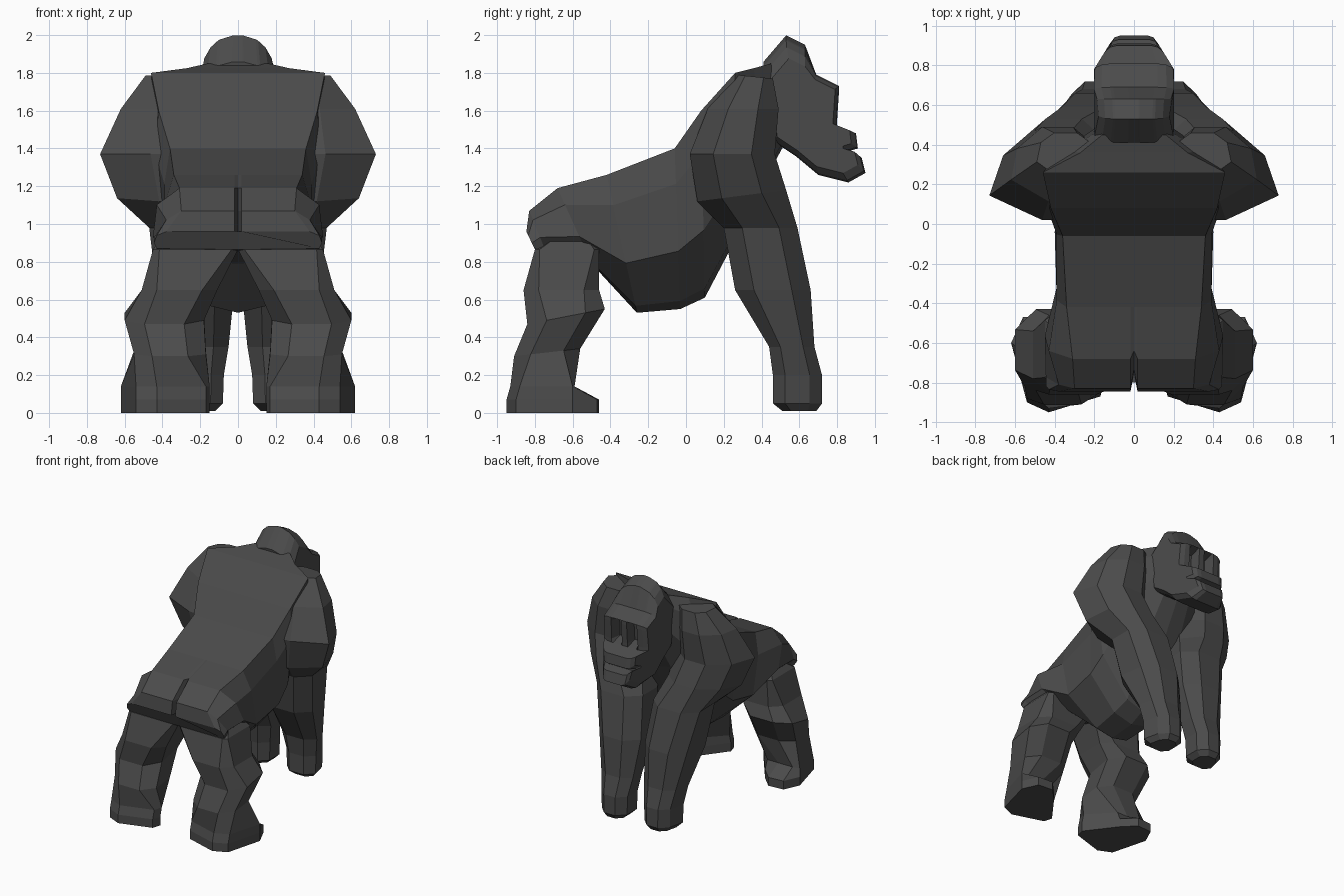
import bpy, bmesh

fur = bpy.data.materials.new("dark_grey_fur")
fur.diffuse_color = (0.07, 0.07, 0.07, 1)


def loft(name, rings, closed=True, caps=True, mirror=True):
    """Skin a list of equal-length point rings, then mirror across x."""
    bm = bmesh.new()
    vs = [[bm.verts.new(p) for p in r] for r in rings]
    n = len(rings[0])
    for a, b in zip(vs, vs[1:]):
        for i in range(n if closed else n - 1):
            j = (i + 1) % n
            bm.faces.new((a[i], a[j], b[j], b[i]))
    if caps:
        bm.faces.new(vs[0][::-1])
        bm.faces.new(vs[-1])
    bmesh.ops.recalc_face_normals(bm, faces=bm.faces)
    # open halves: make sure the upper faces point up
    if not closed and sum(f.normal.z * (1 if f.calc_center_median().z > 1 else -1)
                          for f in bm.faces) < 0:
        bmesh.ops.reverse_faces(bm, faces=bm.faces)
    me = bpy.data.meshes.new(name)
    bm.to_mesh(me)
    bm.free()
    me.materials.append(fur)
    ob = bpy.data.objects.new(name, me)
    bpy.context.collection.objects.link(ob)
    if mirror:
        m = ob.modifiers.new("mirror", 'MIRROR')
        m.use_clip = True
        m.merge_threshold = 0.0005
    return ob


def section(z, x0, x1, y0, y1, tilt=0.0, flat=0.42, back_in=0.0, front_in=0.0):
    """Eight-point limb section; flat squares it, back_in moves the rear inward,
    front_in cuts the outer front corner."""
    f = flat
    ring = []
    for c, s in ((1, f), (f, 1), (-f, 1), (-1, f), (-1, -f), (-f, -1), (f, -1), (1, -f)):
        x = (x0 + x1) / 2 + c * (x1 - x0) / 2
        if s == -1:
            x -= back_in
        if s > 0 and c > 0:
            x -= front_in
        ring.append((x, (y0 + y1) / 2 + s * (y1 - y0) / 2, z + s * tilt))
    return ring


# Torso: half sections from rump to neck
# top y, top z, bottom y, bottom z, widths top / upper / lower / bottom, cleft
SECTIONS = [
    (-0.845, 0.96, -0.80, 0.865, 0.38, 0.43, 0.445, 0.43, 0.09),
    (-0.83, 1.07, -0.74, 0.85, 0.30, 0.38, 0.445, 0.42, 0.10),
    (-0.68, 1.19, -0.50, 0.79, 0.31, 0.43, 0.45, 0.30, 0.04),
    (-0.42, 1.26, -0.26, 0.53, 0.34, 0.39, 0.39, 0.15, 0),
    (-0.06, 1.40, -0.03, 0.55, 0.36, 0.39, 0.40, 0.17, 0),
    (0.08, 1.60, 0.10, 0.61, 0.42, 0.44, 0.39, 0.15, 0),
    (0.26, 1.80, 0.21, 0.82, 0.46, 0.44, 0.34, 0.15, 0),
    (0.36, 1.825, 0.40, 1.20, 0.27, 0.36, 0.30, 0.14, 0),
    (0.45, 1.85, 0.52, 1.42, 0.16, 0.18, 0.18, 0.12, 0),
]
torso = []
for ty, tz, by, bz, w0, w1, w2, w3, cleft in SECTIONS:
    def at(x, t, dy=0.0):
        return (x, by + (ty - by) * t + dy, bz + (tz - bz) * t)
    torso.append([at(0, 1, cleft), at(0.018, 1), at(w0, 1), at(w1, 0.78),
                  at(w2, 0.36), at(w3, 0.05), at(0, 0)])
loft("torso", torso, closed=False)

# Arms: shoulder down to knuckles
loft("arms", [
    section(1.78, 0.22, 0.49, 0.265, 0.46, -0.01, 0.5, 0, 0.02),
    section(1.61, 0.18, 0.62, 0.115, 0.49, 0, 0.42, 0.06, 0.03),
    section(1.37, 0.16, 0.73, 0.02, 0.47, 0, 0.45, 0.11, 0.07),
    section(1.15, 0.12, 0.64, 0.06, 0.53, 0.03, 0.45, 0.08, 0.05),
    section(0.98, 0.05, 0.47, 0.20, 0.59, 0, 0.5),
    section(0.65, 0.02, 0.43, 0.26, 0.66, 0, 0.5, 0, 0.03),
    section(0.35, 0.05, 0.37, 0.44, 0.68, 0, 0.5, 0, 0.03),
    section(0.20, 0.075, 0.345, 0.46, 0.72, 0, 0.5, 0, 0.03),
    section(0.05, 0.08, 0.34, 0.46, 0.72, 0, 0.5, 0, 0.03),
    section(0.01, 0.12, 0.30, 0.51, 0.69, 0, 0.5, 0, 0.02),
])

# Legs: hip down to the flat, outward-turned foot
SOLE = [(0.62, -0.60), (0.56, -0.47), (0.43, -0.46), (0.33, -0.56),
        (0.15, -0.80), (0.17, -0.87), (0.43, -0.95), (0.54, -0.90)]
ankle = [(x, min(y, -0.59) + (0.02 if y < -0.7 else 0), 0.14) for x, y in SOLE]
loft("legs", [
    section(0.93, 0.03, 0.40, -0.72, -0.50, 0, 0.7),
    section(0.865, 0.0, 0.45, -0.80, -0.46, 0, 0.85),
    section(0.65, 0.11, 0.51, -0.86, -0.46, 0, 0.6),
    section(0.51, 0.18, 0.60, -0.84, -0.43, 0.04, 0.5),
    section(0.32, 0.17, 0.55, -0.91, -0.56, 0.02, 0.5),
    ankle,
    [(x, y, 0.07) for x, y in SOLE],
    [(x, y, 0.0) for x, y in SOLE],
])

# Head: side profile repeated across x; points 5 and 6 sink to form eye sockets
PROFILE = [(0.41, 1.86), (0.53, 2.00), (0.63, 1.95), (0.69, 1.79), (0.81, 1.73),
           (0.81, 1.70), (0.80, 1.55), (0.80, 1.52), (0.90, 1.48), (0.91, 1.40),
           (0.86, 1.385), (0.86, 1.37), (0.93, 1.35), (0.95, 1.27), (0.86, 1.22),
           (0.70, 1.26), (0.58, 1.36), (0.46, 1.44)]


def head_layer(x, socket=0.0, shrink=1.0):
    ring = []
    for i, (y, z) in enumerate(PROFILE):
        w = 1 - 0.4 * max(0, min(1, (y - 0.80) / 0.15))
        w *= 1 - 0.12 * max(0, (z - 1.84) / 0.16)
        if i in (5, 6):
            y -= socket
        if z > 1.84:
            z -= 2 * x * x
        ring.append((x * w, 0.64 + (y - 0.64) * shrink,
                     1.60 + (z - 1.60) * shrink))
    return ring


half = [head_layer(0.025), head_layer(0.03, 0.09), head_layer(0.105, 0.09),
        head_layer(0.12), head_layer(0.165, 0, 0.97), head_layer(0.203, 0, 0.87)]
left = [[(-x, y, z) for x, y, z in r] for r in half[::-1]]
loft("head", left + half, mirror=False)
